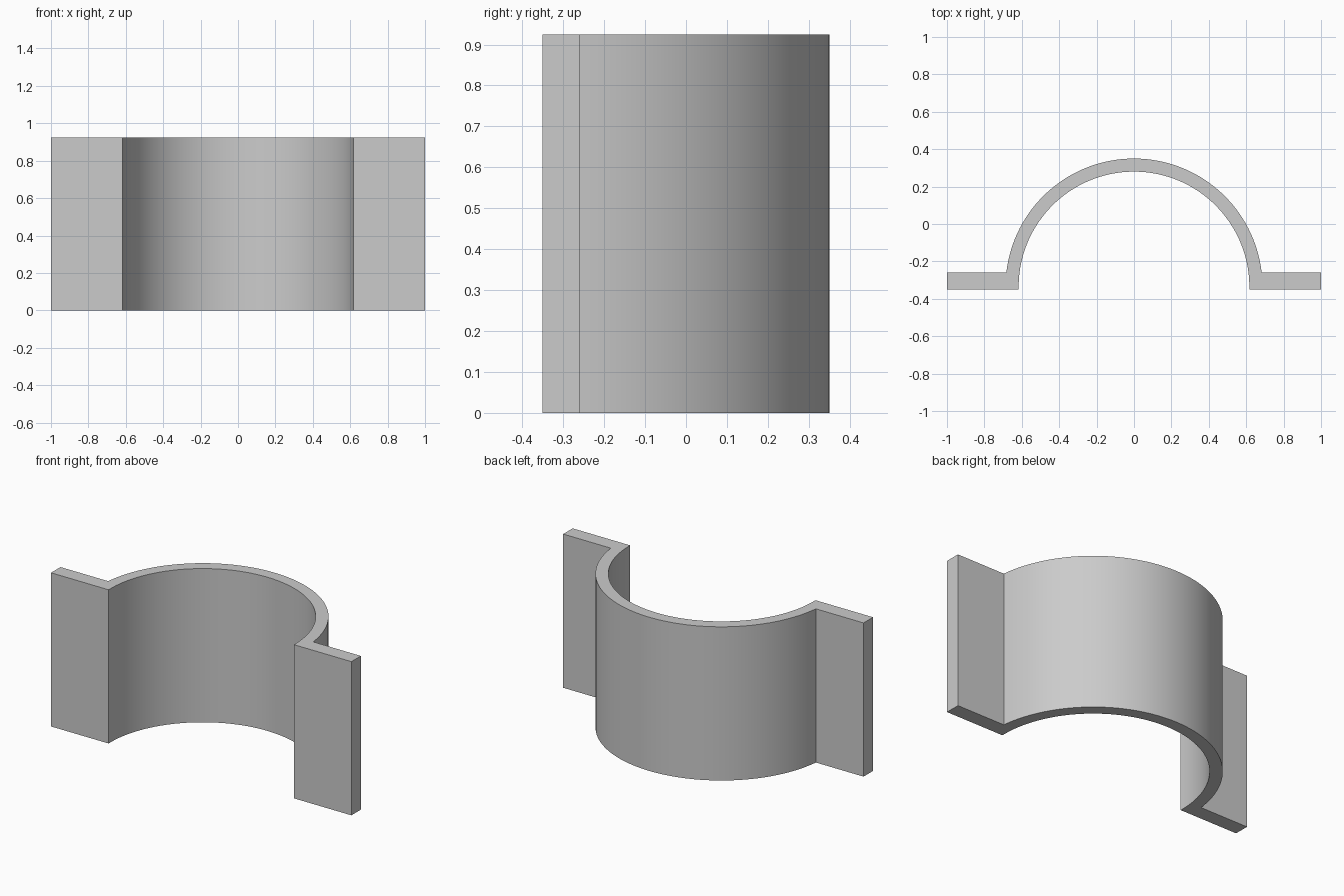
import bpy
import bmesh
from math import asin, cos, sin, pi, radians

cube = bpy.data.objects.get("Cube")
if cube:
    bpy.data.objects.remove(cube, do_unlink=True)

HEIGHT = 0.925
FRONT, BACK = -0.35, -0.26      # flange faces
CENTRE = -0.337                 # arc centre in y
INNER, OUTER = 0.617, 0.687     # arc radii
STEPS = 64


def arc(radius, end_y):
    """Arc from the +x side over the back to the -x side, ending at end_y."""
    start = asin((end_y - CENTRE) / radius)
    angles = [start + (pi - 2 * start) * i / STEPS for i in range(STEPS + 1)]
    return [(radius * cos(a), CENTRE + radius * sin(a)) for a in angles]


# Plain grey material
grey = bpy.data.materials.new("light_grey")
grey.use_nodes = True
colour = (0.6, 0.6, 0.6, 1)
grey.diffuse_color = colour
grey.node_tree.nodes["Principled BSDF"].inputs["Base Color"].default_value = colour

# Closed clamp outline: outer arc, left and right flanges, inner arc
outline = [(1, FRONT), (1, BACK)] + arc(OUTER, BACK)
outline += [(-1, BACK), (-1, FRONT)] + arc(INNER, FRONT)[::-1]

# Extrude the outline upwards
bm = bmesh.new()
base = bm.faces.new([bm.verts.new((x, y, 0)) for x, y in outline])
top = bmesh.ops.extrude_face_region(bm, geom=[base], use_keep_orig=True)
bmesh.ops.translate(bm, vec=(0, 0, HEIGHT),
                    verts=[v for v in top["geom"] if isinstance(v, bmesh.types.BMVert)])
bmesh.ops.recalc_face_normals(bm, faces=bm.faces)
mesh = bpy.data.meshes.new("clamp_half")
bm.to_mesh(mesh)
bm.free()
mesh.materials.append(grey)

clamp = bpy.data.objects.new("clamp_half", mesh)
bpy.context.collection.objects.link(clamp)
bpy.ops.object.select_all(action="DESELECT")
clamp.select_set(True)
bpy.context.view_layer.objects.active = clamp
bpy.ops.object.shade_smooth_by_angle(angle=radians(30))
